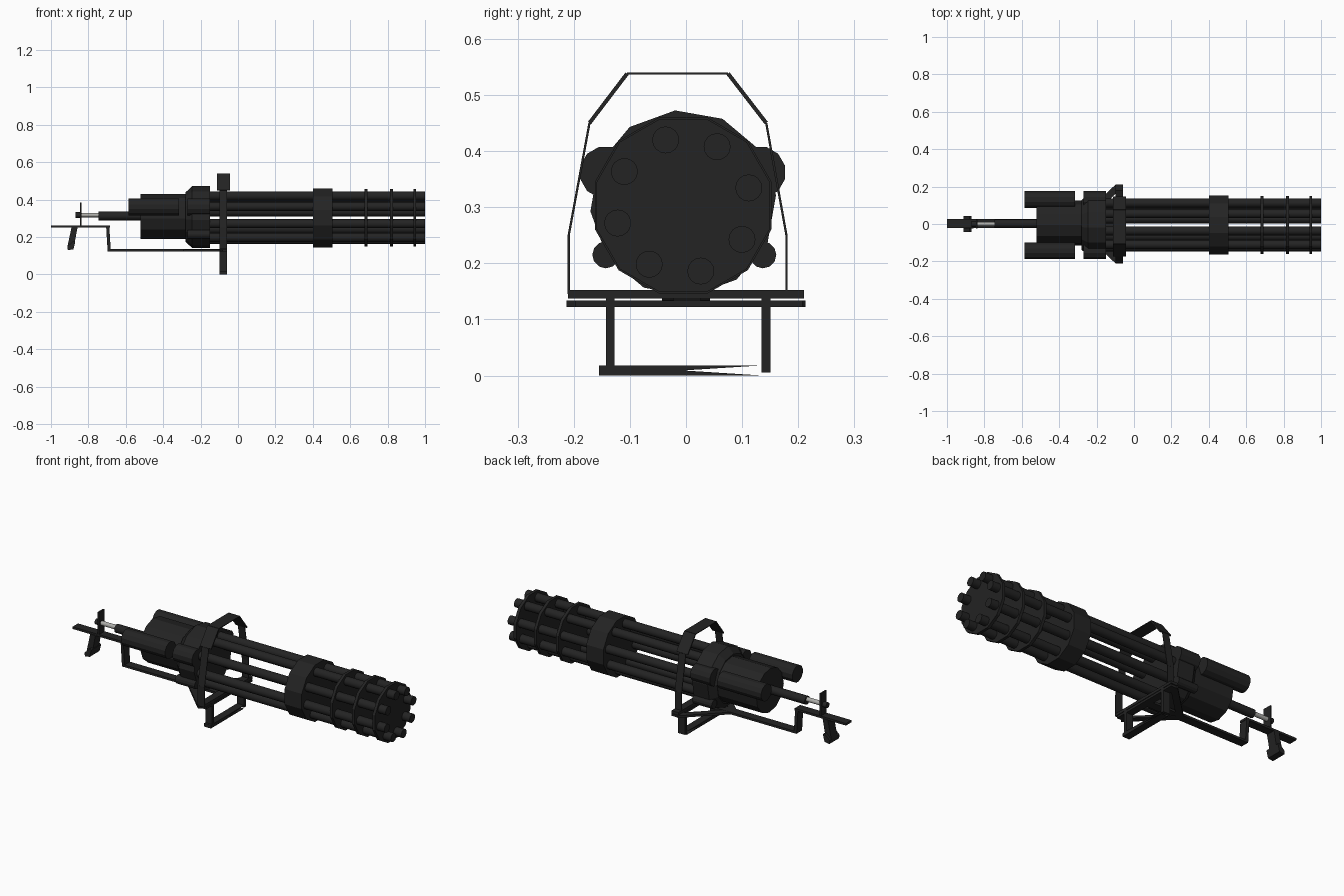
import bpy, bmesh, math
from mathutils import Vector

if "Cube" in bpy.data.objects:
    bpy.data.objects.remove(bpy.data.objects["Cube"])

def material(name, rgb):
    m = bpy.data.materials.new(name)
    m.diffuse_color = (*rgb, 1)
    m.use_nodes = True
    m.node_tree.nodes["Principled BSDF"].inputs["Base Color"].default_value = m.diffuse_color
    return m

DARK = material("dark gunmetal", (0.017, 0.017, 0.017))
STEEL = material("bright steel", (0.42, 0.42, 0.40))

def finish(name, bm, mat, smooth=False):
    bmesh.ops.recalc_face_normals(bm, faces=bm.faces)
    me = bpy.data.meshes.new(name)
    bm.to_mesh(me)
    bm.free()
    ob = bpy.data.objects.new(name, me)
    bpy.context.collection.objects.link(ob)
    me.materials.append(mat)
    if smooth:
        bpy.ops.object.select_all(action='DESELECT')
        bpy.context.view_layer.objects.active = ob
        ob.select_set(True)
        bpy.ops.object.shade_smooth_by_angle(angle=math.radians(40))
    return ob

def lathe(name, profile, y, z, sides, turn=0, mat=DARK, smooth=False):
    """Closed turned part along x; profile is a list of (x, radius)."""
    bm = bmesh.new()
    rings = []
    for x, r in profile:
        angs = [math.radians(turn) + 2 * math.pi * i / sides for i in range(sides)]
        rings.append([bm.verts.new((x, y + r * math.cos(a), z + r * math.sin(a))) for a in angs])
    for a, b in zip(rings, rings[1:]):
        for i in range(sides):
            j = (i + 1) % sides
            bm.faces.new((a[i], a[j], b[j], b[i]))
    bm.faces.new(rings[0])
    bm.faces.new(rings[-1])
    return finish(name, bm, mat, smooth)

def prism(name, pts, axis, lo, hi):
    """Extrude a 2D outline along 'x' (points are y,z), 'y' (x,z) or 'z' (x,y)."""
    place = {'x': lambda p, t: (t, *p), 'y': lambda p, t: (p[0], t, p[1]),
             'z': lambda p, t: (*p, t)}[axis]
    bm = bmesh.new()
    a = [bm.verts.new(place(p, lo)) for p in pts]
    b = [bm.verts.new(place(p, hi)) for p in pts]
    bm.faces.new(a)
    bm.faces.new(b)
    for i in range(len(pts)):
        j = (i + 1) % len(pts)
        bm.faces.new((a[i], a[j], b[j], b[i]))
    return finish(name, bm, DARK)

def box(name, x0, x1, y0, y1, z0, z1):
    return prism(name, [(x0, y0), (x1, y0), (x1, y1), (x0, y1)], 'z', z0, z1)

def strip(name, p, q, thick, axis, lo, hi):
    """Flat bar between two 2D points."""
    p, q = Vector(p), Vector(q)
    d = (q - p).normalized()
    n = Vector((-d.y, d.x)) * thick / 2
    return prism(name, [tuple(v) for v in (p + n, q + n, q - n, p - n)], axis, lo, hi)

CY, CZ = -0.005, 0.303

# Rotating barrel cluster
for k in range(8):
    a = math.radians(15 + 45 * k)
    lathe(f"barrel_{k+1}", [(-0.2, 0.024), (1.0, 0.024)],
          CY + 0.121 * math.cos(a), CZ + 0.121 * math.sin(a), 16, smooth=True)
lathe("barrel_clamp", [(0.4, 0.163), (0.505, 0.163)], CY, CZ, 12, 15)
for i, x in enumerate((0.685, 0.82, 0.945)):
    lathe(f"barrel_disc_{i+1}", [(x - 0.008, 0.16), (x + 0.008, 0.16)], CY, CZ, 12, 15)

# Receiver and motor
lathe("front_housing", [(-0.28, 0.133), (-0.245, 0.166), (-0.15, 0.166)], CY, 0.307, 12, 5)
lathe("rear_housing", [(-0.52, 0.121), (-0.27, 0.121)], 0.006, 0.31, 12, 5)
for side, y in (("left", 0.131), ("right", -0.143)):
    lathe(f"{side}_motor", [(-0.585, 0.047), (-0.315, 0.047)], y, 0.362, 12, 15)
    lathe(f"{side}_motor_boss", [(-0.27, 0.047), (-0.15, 0.047)], y, 0.362, 12, 15)
for side, y in (("left", 0.137), ("right", -0.143)):
    lathe(f"{side}_lower_boss", [(-0.27, 0.024), (-0.15, 0.024)], y, 0.215, 12)

# Rear spindle
lathe("spindle_sleeve", [(-0.745, 0.023), (-0.5, 0.023)], 0.002, 0.313, 12, smooth=True)
lathe("spindle_rod", [(-0.85, 0.012), (-0.74, 0.012)], 0, 0.318, 12, mat=STEEL, smooth=True)
lathe("spindle_cap", [(-0.87, 0.015), (-0.84, 0.015)], 0, 0.318, 12, smooth=True)

# Rear frame: top bar, drop bar, long bottom bar and front fork
box("rear_top_bar", -1.0, -0.685, -0.022, 0.026, 0.25, 0.262)
prism("rear_drop_bar", [(-0.705, 0.255), (-0.688, 0.255), (-0.68, 0.124), (-0.697, 0.124)],
      'y', -0.022, 0.026)
box("bottom_bar", -0.695, -0.07, -0.022, 0.026, 0.123, 0.135)
for side, s in (("left", 1), ("right", -1)):
    strip(f"{side}_fork", (-0.29, 0), (-0.085, 0.2 * s), 0.035, 'z', 0.122, 0.134)
box("sight_plate", -0.846, -0.837, -0.025, 0.025, 0.255, 0.385)
prism("grip", [(-0.89, 0.252), (-0.858, 0.252), (-0.88, 0.135), (-0.908, 0.13), (-0.912, 0.15)],
      'y', -0.025, 0.028)
prism("grip_foot", [(-0.88, 0.18), (-0.87, 0.175), (-0.88, 0.135), (-0.91, 0.13), (-0.912, 0.15)],
      'y', -0.043, 0.043)

# Carrying hoop around the gun
hoop = [(-0.209, 0.145), (-0.209, 0.25), (-0.172, 0.45), (-0.105, 0.538),
        (0.075, 0.538), (0.143, 0.45), (0.179, 0.25), (0.179, 0.145)]
for i, (p, q) in enumerate(zip(hoop, hoop[1:])):
    top = 2 <= i <= 4
    strip(f"hoop_strip_{i+1}", p, q, 0.007 if i in (2, 4) else 0.004, 'x',
          -0.112 if top else -0.1, -0.043 if top else -0.058)
box("cross_bar", -0.1, -0.058, -0.21, 0.21, 0.137, 0.152)
box("fork_cross_bar", -0.1, -0.058, -0.198, 0.208, 0.122, 0.134)

# Foot stand
for side, y in (("left", 0.143), ("right", -0.135)):
    box(f"{side}_leg", -0.1, -0.058, y - 0.008, y + 0.008, 0.005, 0.14)
prism("foot_bar", [(-0.155, 0.0), (0.136, 0.0), (-0.005, 0.009), (0.136, 0.018), (-0.155, 0.018)],
      'x', -0.1, -0.058)
